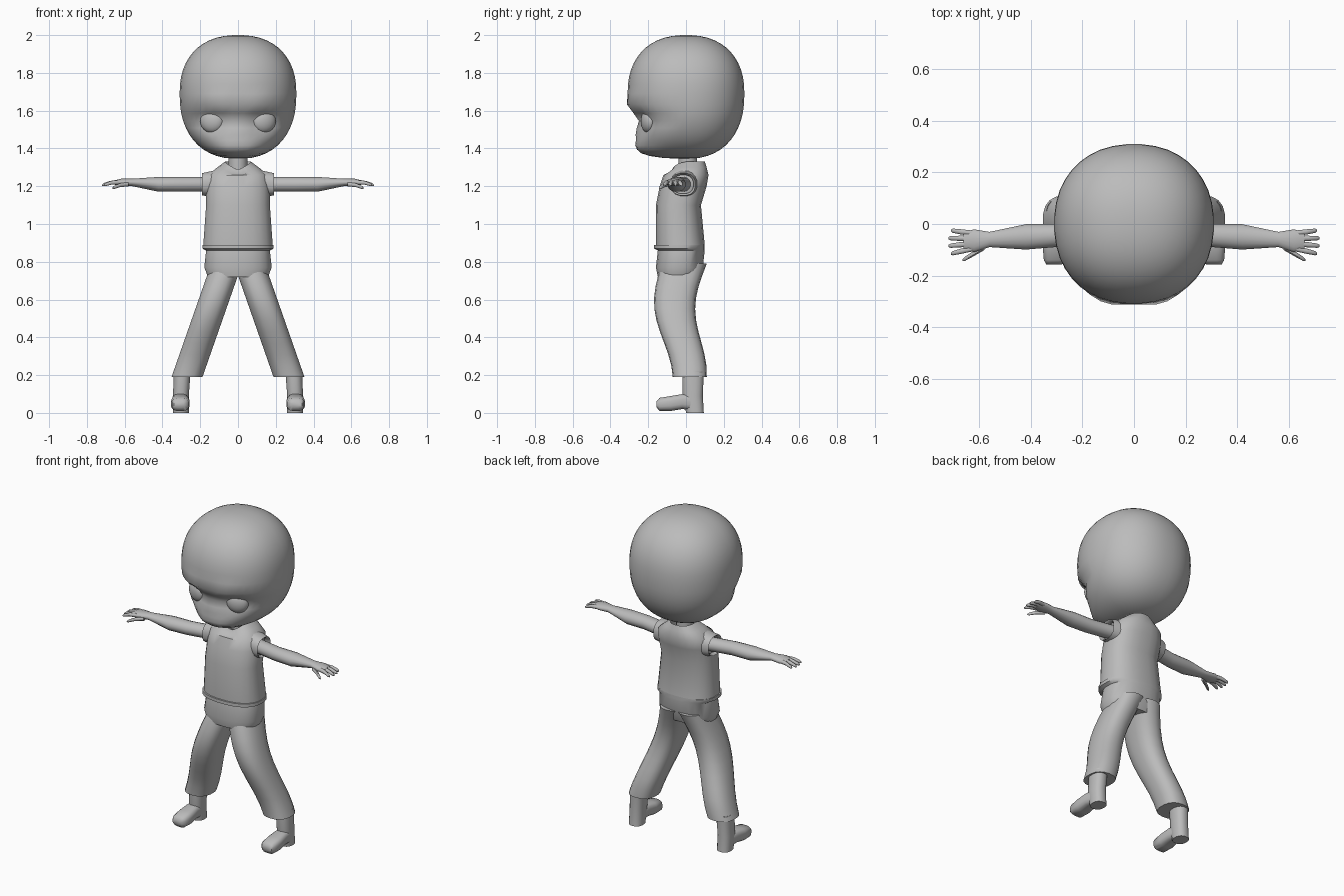
import bpy, bmesh, math
from mathutils import Vector

cube = bpy.data.objects.get("Cube")
if cube:
    bpy.data.objects.remove(cube)

grey = bpy.data.materials.new("plain grey")
grey.use_nodes = True
grey.diffuse_color = (.5, .5, .5, 1)
grey.node_tree.nodes["Principled BSDF"].inputs["Base Color"].default_value = grey.diffuse_color


def power_curve(value, power):
    """Signed power, which turns a circle into a superellipse."""
    return math.copysign(abs(value) ** (2 / power), value)


def finish(name, bm, sharp):
    bmesh.ops.recalc_face_normals(bm, faces=bm.faces)
    mesh = bpy.data.meshes.new(name)
    bm.to_mesh(mesh)
    bm.free()
    mesh.materials.append(grey)
    part = bpy.data.objects.new(name, mesh)
    bpy.context.collection.objects.link(part)
    bpy.ops.object.select_all(action="DESELECT")
    part.select_set(True)
    bpy.context.view_layer.objects.active = part
    bpy.ops.object.shade_smooth_by_angle(angle=math.radians(sharp))


def loft(name, axis, rings, sides=16, power=2.4, side=1, shape=None, sharp=50):
    """Skin rings (position, low a, high a, low b, high b) along an axis; a and b are the other axes."""
    bm = bmesh.new()
    loops = []
    for t, a_low, a_high, b_low, b_high in rings:
        loop = []
        for i in range(sides):
            angle = math.tau * (i + .5) / sides
            mix_a = (1 + power_curve(math.cos(angle), power)) / 2
            mix_b = (1 + power_curve(math.sin(angle), power)) / 2
            a = a_low + (a_high - a_low) * mix_a
            b = b_low + (b_high - b_low) * mix_b
            point = Vector({"x": (t, a, b), "y": (a, t, b), "z": (a, b, t)}[axis])
            if shape:
                shape(point)
            point.x *= side
            loop.append(bm.verts.new(point))
        loops.append(loop)
    for low, high in zip(loops, loops[1:]):
        for i in range(sides):
            j = (i + 1) % sides
            bm.faces.new((low[i], low[j], high[j], high[i]))
    bm.faces.new(loops[0])
    bm.faces.new(loops[-1])
    finish(name, bm, sharp)


def upright(rows):
    """Rows (height, half width, front, back) centred between left and right."""
    return [(z, -w, w, front, back) for z, w, front, back in rows]


def bump(distance, width):
    return math.exp(-(distance / width) ** 2)


# Head: rounded block with a forward chin, sunken eye band, brows, nose and mouth
def face(p):
    front = min(1, max(0, -p.y / .1))
    across = abs(p.x)
    middle = bump(p.x, .04)
    push = .09 * bump(p.z - 1.38, .06) * bump(p.x, .2)
    push -= .04 * bump(p.z - 1.55, .05)
    push -= .03 * bump(math.hypot(across - .135, p.z - 1.545), .06)
    push += .02 * bump(p.z - 1.62 - .15 * across, .03) * bump(across - .12, .09)
    push += .015 * middle * bump(p.z - 1.49, .02)
    push -= .012 * middle * bump(p.z - 1.4, .015)
    p.y -= push * front


head_rings = []
steps = 24
for i in range(steps + 1):
    tilt = math.radians(86) * (2 * i / steps - 1)
    radius = .31 * power_curve(math.cos(tilt), 2.3)
    rise = power_curve(math.sin(tilt), 2.3)
    height = 1.69 + rise * (.31 if rise > 0 else .345)
    head_rings.append((height, radius, -radius, radius))
loft("head", "z", upright(head_rings), sides=40, power=2.2, shape=face, sharp=70)

# Neck
loft("neck", "z", upright([(1.24, .05, -.04, .06), (1.38, .05, -.04, .06)]), power=2)


# Shirt: open collar that dips at the front
def collar(p):
    if p.z > 1.29 and p.y < 0:
        p.z -= .05 * min(1, -p.y / .08) * max(0, 1 - abs(p.x) / .1)


loft("shirt", "z", upright([
    (.89, .185, -.16, .1), (1.1, .17, -.16, .08), (1.2, .17, -.14, .11), (1.26, .16, -.12, .12),
    (1.3, .11, -.09, .11), (1.33, .07, -.07, .1), (1.28, .06, -.04, .06)]),
    sides=24, shape=collar)

# Hips with a raised waistband
loft("trouser_hips", "z", upright([
    (.72, .16, -.15, .07), (.77, .18, -.16, .09), (.86, .17, -.15, .1),
    (.87, .19, -.17, .1), (.89, .19, -.17, .1)]), sides=24)

for side, label in ((1, "left"), (-1, "right")):
    # Eye
    bm = bmesh.new()
    bmesh.ops.create_uvsphere(bm, u_segments=20, v_segments=12, radius=.063)
    for v in bm.verts:
        x, y, z = v.co
        v.co = (side * (x + .137), y * .6 + x * .2 - .2, z + 1.545)
    finish(label + "_eye", bm, sharp=50)

    # Sleeve with an open cuff
    loft(label + "_sleeve", "x", [
        (.1, -.08, .07, 1.14, 1.29), (.19, -.08, .05, 1.15, 1.27),
        (.18, -.07, .04, 1.16, 1.26), (.15, -.07, .04, 1.16, 1.26)], side=side)

    # Arm down to the palm
    loft(label + "_arm", "x", [
        (.14, -.06, .03, 1.17, 1.25), (.3, -.09, 0, 1.17, 1.25), (.42, -.1, 0, 1.17, 1.25),
        (.56, -.09, -.03, 1.2, 1.24), (.62, -.11, -.02, 1.2, 1.24), (.66, -.1, -.03, 1.21, 1.23)],
        power=2, side=side)

    # Fingers fan out from the palm, and the thumb points forward
    digits = [("thumb", Vector((.58, -.09, 1.21)), Vector((.664, -.14, 1.19)))]
    for i, finger in enumerate(("index", "middle", "ring", "little")):
        spread = i - 1.5
        tip = Vector((.725 - .01 * abs(spread), -.07 + .03 * spread, 1.205))
        digits.append((finger + "_finger", Vector((.63, -.066 + .02 * spread, 1.22)), tip))
    for digit, base, tip in digits:
        rings = []
        for along, r in ((0, .012), (.5, .011), (.9, .009), (1, .004)):
            x, y, z = base.lerp(tip, along)
            z += .006 * math.sin(math.pi * along)
            rings.append((x, y - r, y + r, z - r, z + r))
        loft(f"{label}_{digit}", "x", rings, sides=8, power=2, side=side)

    # Trouser leg: splayed outwards, bowed forward at the thigh
    leg_rings = []
    for i in range(11):
        drop = .06 * i
        x = .27 - .35 * drop
        y = .04 * math.cos(math.pi * drop / .38) - .02
        depth = .09 + .05 * drop
        leg_rings.append((.19 + drop, x - .083, x + .083, y - depth, y + depth))
    loft(label + "_trouser_leg", "z", leg_rings, sides=18, side=side)

    # Ankle and heel
    loft(label + "_ankle", "z", [
        (0, .26, .345, 0, .095), (.09, .26, .345, -.02, .09), (.22, .25, .34, -.02, .095)],
        side=side)

    # Foot
    loft(label + "_foot", "y", [
        (-.157, .28, .34, .03, .06), (-.14, .26, .35, .01, .08), (-.08, .255, .355, .01, .09),
        (-.02, .26, .35, .02, .1), (.05, .265, .34, .01, .1)], power=3, side=side)
